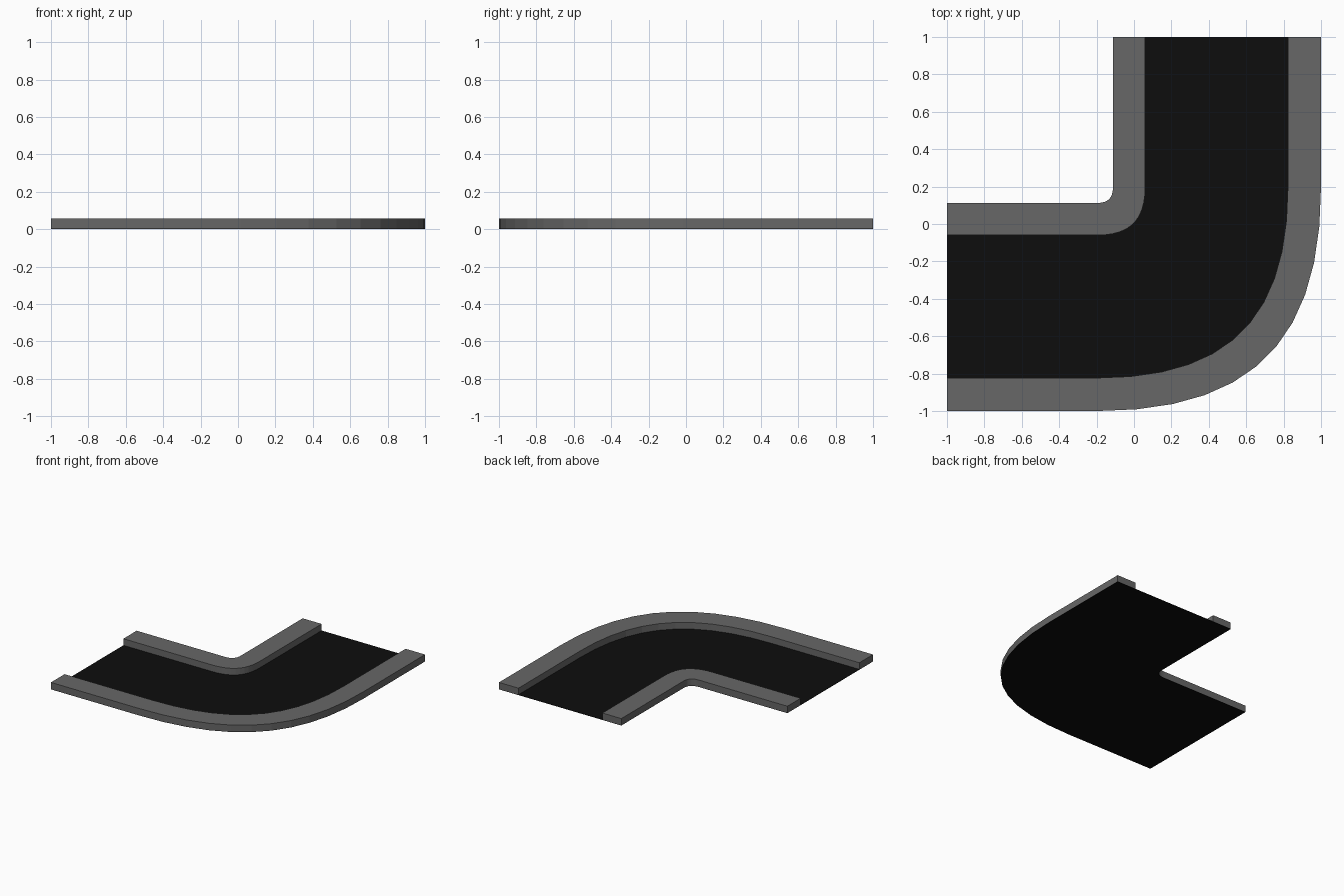
import bpy, bmesh
from mathutils import Vector

cube = bpy.data.objects.get("Cube")
if cube:
    bpy.data.objects.remove(cube, do_unlink=True)


def make_material(name, value):
    mat = bpy.data.materials.new(name)
    mat.use_nodes = True
    color = (value, value, value, 1)
    mat.diffuse_color = color
    mat.node_tree.nodes["Principled BSDF"].inputs["Base Color"].default_value = color
    return mat


PIVOT = Vector((-0.2, 0.2))   # centre of the bend
TENSION = 0.69                # bend fullness, slightly squarer than a circle
STEPS = 11


def bend_path(r):
    """Straight run, bend of size r around the pivot, straight run."""
    p0, p3 = Vector((0, -r)), Vector((r, 0))
    p1, p2 = Vector((r * TENSION, -r)), Vector((r, -r * TENSION))
    pts = [Vector((-1, PIVOT.y - r))]
    for i in range(STEPS + 1):
        t = i / STEPS
        s = 1 - t
        pts.append(PIVOT + p0 * s**3 + p1 * 3 * s * s * t + p2 * 3 * s * t * t + p3 * t**3)
    pts.append(Vector((PIVOT.x + r, 1)))
    return pts


def bend_strip(name, r_in, r_out, z0, z1, mat):
    """Rectangular section swept between two bend paths."""
    bm = bmesh.new()
    rings = []
    for a, b in zip(bend_path(r_in), bend_path(r_out)):
        section = ((a, z0), (b, z0), (b, z1), (a, z1))
        rings.append([bm.verts.new((p.x, p.y, z)) for p, z in section])
    for r, q in zip(rings, rings[1:]):
        for k in range(4):
            n = (k + 1) % 4
            bm.faces.new((r[k], r[n], q[n], q[k]))
    bm.faces.new(rings[0])
    bm.faces.new(rings[-1])
    bmesh.ops.recalc_face_normals(bm, faces=bm.faces)
    mesh = bpy.data.meshes.new(name)
    bm.to_mesh(mesh)
    bm.free()
    mesh.materials.append(mat)
    obj = bpy.data.objects.new(name, mesh)
    bpy.context.collection.objects.link(obj)
    return obj


asphalt = make_material("asphalt black", 0.004)
concrete = make_material("concrete grey", 0.135)

# Thin road slab under the full width, with a raised kerb on each side
BASE, TOP = 0.003, 0.057
INNER, ROAD_IN, ROAD_OUT, OUTER = 0.088, 0.26, 1.023, 1.2
bend_strip("road_surface", INNER, OUTER, 0, BASE, asphalt)
bend_strip("inner_kerb", INNER, ROAD_IN, BASE, TOP, concrete)
bend_strip("outer_kerb", ROAD_OUT, OUTER, BASE, TOP, concrete)
